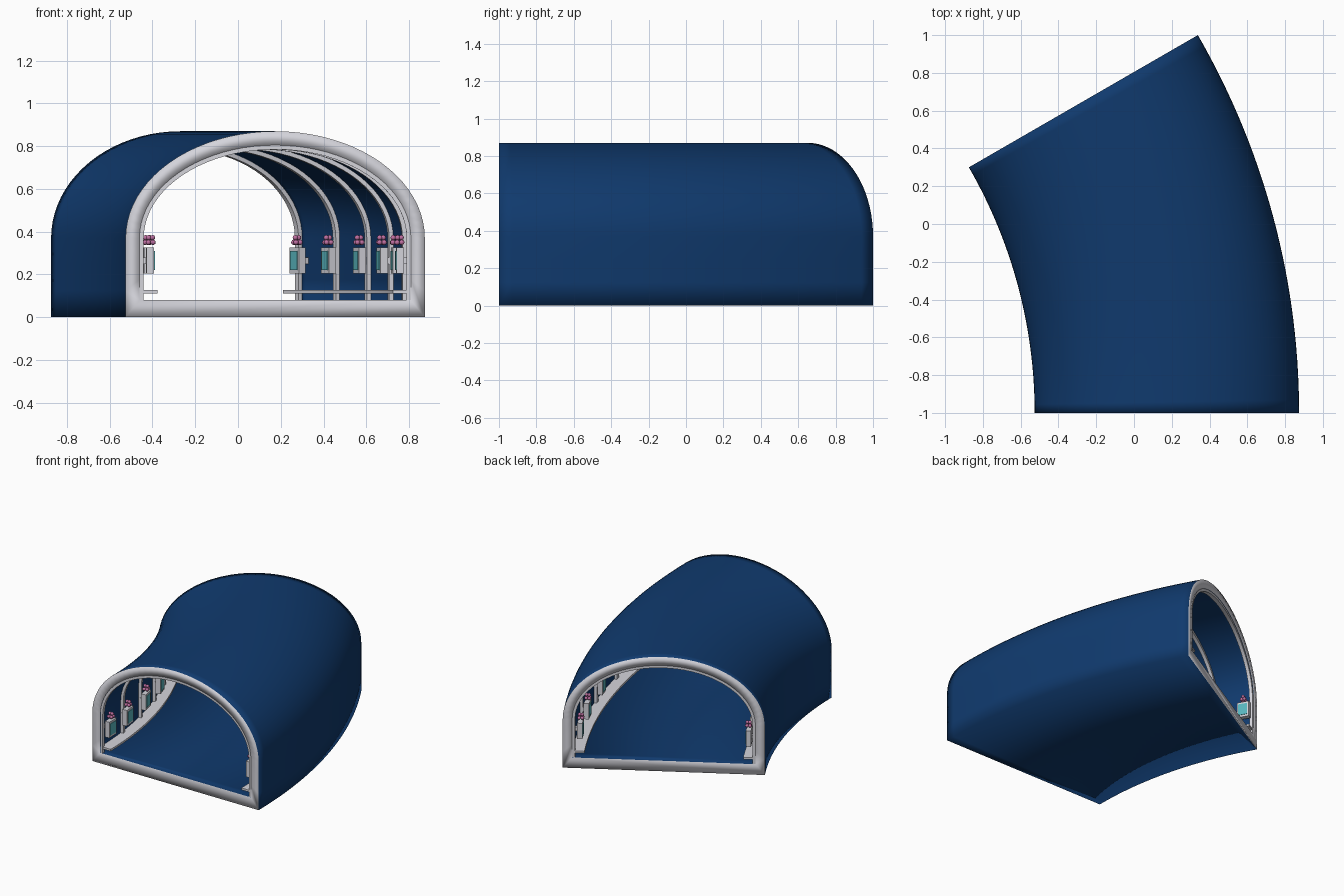
import bpy, bmesh
from math import sin, cos, pi, radians
from mathutils import Matrix, Vector

cube = bpy.data.objects.get("Cube")
if cube:
    bpy.data.objects.remove(cube, do_unlink=True)

CENTRE = Vector((-3.126, -1, 0))   # pivot of the bend
RADIUS, BEND = 3.3, 30             # centre line radius, bend in degrees
HALF, SPRING, RISE = 0.7, 0.37, 0.5


def material(name, rgb):
    m = bpy.data.materials.new(name)
    m.use_nodes = True
    colour = (*rgb, 1)
    m.diffuse_color = colour
    bsdf = m.node_tree.nodes["Principled BSDF"]
    bsdf.inputs["Base Color"].default_value = colour
    bsdf.inputs["Roughness"].default_value = 0.6
    return m


BLUE = material("deep blue", (0.005, 0.042, 0.155))
WHITE = material("pale grey", (0.66, 0.66, 0.71))
CYAN = material("screen cyan", (0.1, 0.47, 0.52))
PINK = material("blossom pink", (0.52, 0.16, 0.36))


def bend(u, z, deg):
    """Point at offset u from the centre line, at an angle along the bend."""
    a, r = radians(deg), RADIUS + u
    return CENTRE + Vector((r * cos(a), r * sin(a), z))


def finish(name, bm, mats, smooth=True, angle=None):
    bmesh.ops.recalc_face_normals(bm, faces=bm.faces)
    mesh = bpy.data.meshes.new(name)
    bm.to_mesh(mesh)
    bm.free()
    for m in mats:
        mesh.materials.append(m)
    ob = bpy.data.objects.new(name, mesh)
    bpy.context.collection.objects.link(ob)
    for p in mesh.polygons:
        p.use_smooth = smooth
    if angle:
        bpy.ops.object.select_all(action='DESELECT')
        ob.select_set(True)
        bpy.context.view_layer.objects.active = ob
        bpy.ops.object.shade_smooth_by_angle(angle=radians(angle))
    return ob


def arch(inset, base, steps=40):
    """Straight walls with a half-ellipse roof."""
    wall = [base + (SPRING - base) * i / 3 for i in range(3)]
    side = HALF - inset
    pts = [(side, z) for z in wall]
    for i in range(steps + 1):
        t = pi * i / steps
        pts.append((side * cos(t), SPRING + (RISE - inset) * sin(t)))
    return pts + [(-side, z) for z in reversed(wall)]


def sweep(bm, outer, inner, start, end, steps, closed=False):
    """Sweep the band between two profiles; end faces get material 1."""
    n = len(outer)
    rows = []
    for s in range(steps + 1):
        deg = start + (end - start) * s / steps
        rows.append([[bm.verts.new(bend(u, z, deg)) for u, z in loop]
                     for loop in (outer, inner)])
    pairs = [(i, (i + 1) % n) for i in range(n if closed else n - 1)]
    for a, b in zip(rows, rows[1:]):
        for k in (0, 1):
            for i, j in pairs:
                bm.faces.new((a[k][i], a[k][j], b[k][j], b[k][i]))
        if not closed:
            for i in (0, n - 1):
                bm.faces.new((a[0][i], a[1][i], b[1][i], b[0][i]))
    for row in (rows[0], rows[-1]):
        for i, j in pairs:
            f = bm.faces.new((row[0][i], row[0][j], row[1][j], row[1][i]))
            f.material_index = 1


# Tunnel shell with pale rims at both ends
bm = bmesh.new()
sweep(bm, arch(0, 0), arch(0.065, 0.08), 0, BEND, 30, closed=True)
finish("tunnel_shell", bm, [BLUE, WHITE])

# Arched ribs along the inside
bm = bmesh.new()
for k in range(6):
    mid = min(max(k * 6, 0.3), BEND - 0.3)
    sweep(bm, arch(0.06, 0.078), arch(0.085, 0.078), mid - 0.25, mid + 0.25, 1)
finish("ribs", bm, [WHITE, WHITE], angle=40)

# Low ledges along both walls
bm = bmesh.new()
for side in (1, -1):
    band = [[(side * u, z) for z in (0.112, 0.127)] for u in (0.64, 0.55)]
    sweep(bm, *band, 0.1, BEND - 0.1, 30)
finish("wall_ledges", bm, [WHITE, WHITE], angle=40)


def place(side, deg, u, z, size=(1, 1, 1)):
    """Matrix for a part on a wall: x across, y along, z up."""
    return (Matrix.Translation(bend(side * u, z, deg))
            @ Matrix.Rotation(radians(deg), 4, 'Z') @ Matrix.Diagonal((*size, 1)))


# Wall panels: casing, bracket, screen, and a blossom cluster above
casings, screens, blossoms = bmesh.new(), bmesh.new(), bmesh.new()
for side in (1, -1):
    for deg in (1.2, 6, 12, 18, 24, 28.8):
        def box(bm, u, size):
            bmesh.ops.create_cube(bm, size=1, matrix=place(side, deg, u, 0.265, size))
        box(casings, 0.585, (0.036, 0.09, 0.12))
        box(casings, 0.62, (0.04, 0.03, 0.03))
        box(screens, 0.566, (0.006, 0.066, 0.088))
        spots = [(du, dv, 0.35) for du in (-1, 1) for dv in (-1, 1)]
        spots += [(-0.8, 0, 0.372), (0.8, 0, 0.372)]
        for du, dv, z in spots:
            m = place(side, deg, 0.582 + 0.011 * du, z) @ Matrix.Translation((0, 0.011 * dv, 0))
            bmesh.ops.create_icosphere(blossoms, subdivisions=2, radius=0.0125, matrix=m)
finish("panel_casings", casings, [WHITE], smooth=False)
finish("panel_screens", screens, [CYAN], smooth=False)
finish("blossoms", blossoms, [PINK])
